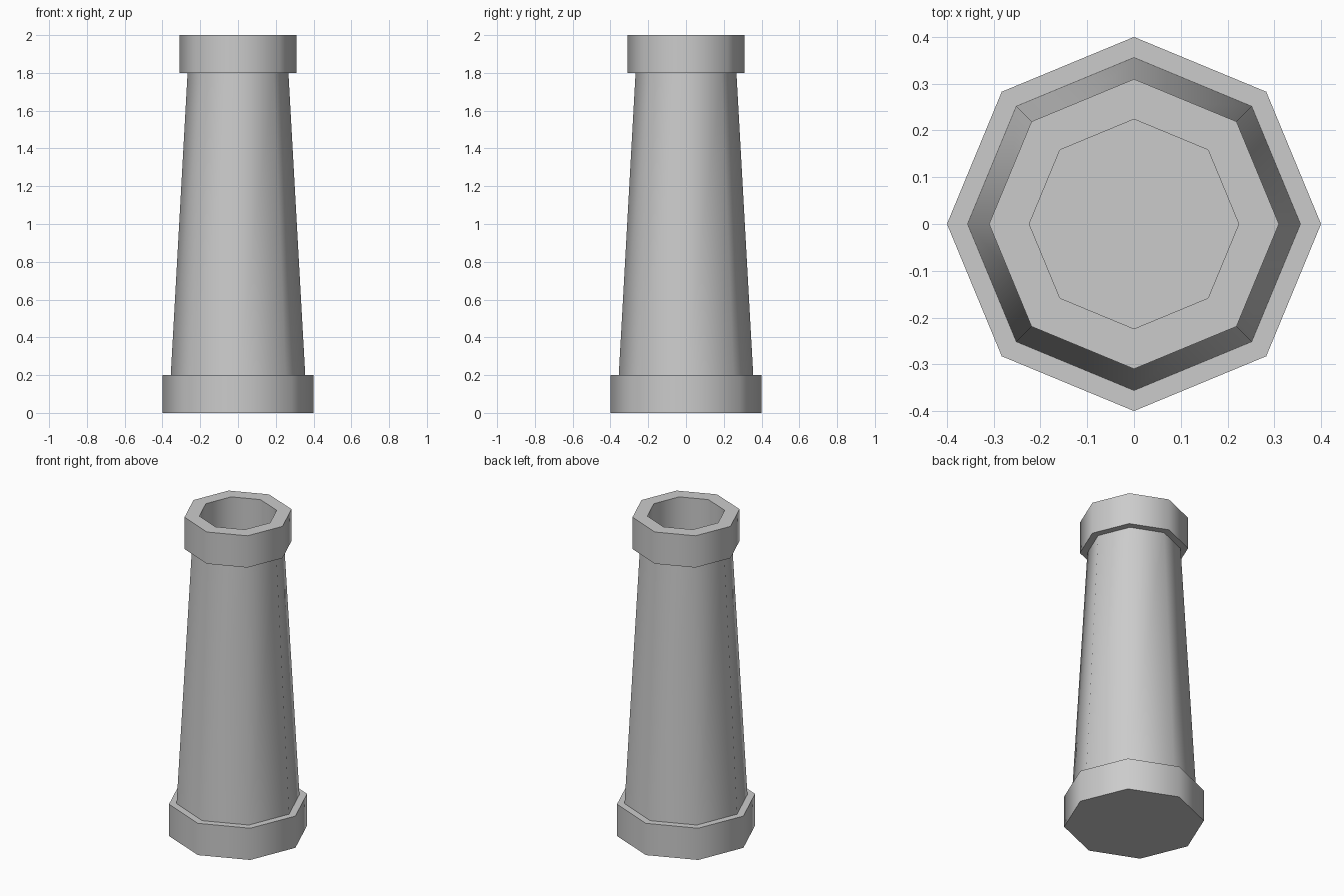
import bpy, bmesh, math

if "Cube" in bpy.data.objects:
    bpy.data.objects.remove(bpy.data.objects["Cube"])

SIDES = 8
# Outline (radius, height) from the foot up, over the rim and down into the bore
PROFILE = [(0.40, 0.0), (0.40, 0.2), (0.356, 0.2), (0.267, 1.8),
           (0.31, 1.8), (0.31, 2.0), (0.224, 2.0), (0.224, 1.6)]


def ring(bm, radius, z):
    return [bm.verts.new((radius * math.cos(2 * math.pi * i / SIDES),
                          radius * math.sin(2 * math.pi * i / SIDES), z))
            for i in range(SIDES)]


# Octagonal tapered barrel with base collar, top collar and bore
bm = bmesh.new()
rings = [ring(bm, r, z) for r, z in PROFILE]
for low, high in zip(rings, rings[1:]):
    for i in range(SIDES):
        j = (i + 1) % SIDES
        bm.faces.new((low[i], low[j], high[j], high[i]))

# Closed underside and bore floor
bm.faces.new(rings[0][::-1])
bm.faces.new(rings[-1])
bmesh.ops.recalc_face_normals(bm, faces=bm.faces)

mesh = bpy.data.meshes.new("tapered_barrel")
bm.to_mesh(mesh)
bm.free()
barrel = bpy.data.objects.new("tapered_barrel", mesh)
bpy.context.collection.objects.link(barrel)

# Sides shade smoothly, collar steps stay sharp
bpy.context.view_layer.objects.active = barrel
barrel.select_set(True)
bpy.ops.object.shade_smooth_by_angle(angle=math.radians(50))
